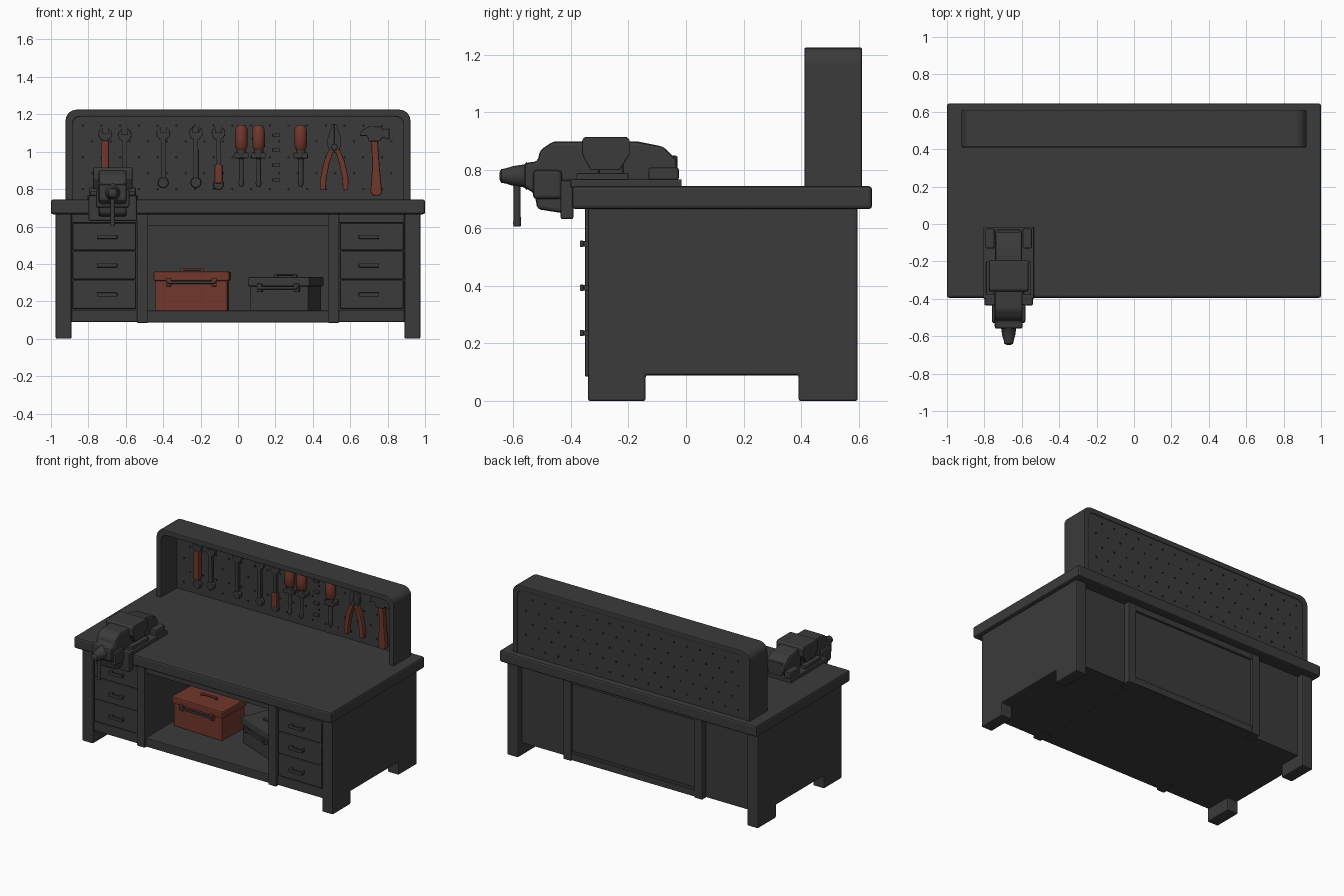
import bpy, bmesh, math
from mathutils import Matrix, Vector


def material(name, rgb):
    m = bpy.data.materials.new(name)
    m.diffuse_color = (*rgb, 1)
    return m


GREY = material("charcoal grey", (0.043, 0.043, 0.043))
RED = material("rust red", (0.165, 0.038, 0.025))
DARK = material("hole black", (0.012, 0.012, 0.012))


def finish(bm, name, mat, bevel=0.0, smooth=False):
    bmesh.ops.recalc_face_normals(bm, faces=bm.faces)
    me = bpy.data.meshes.new(name)
    bm.to_mesh(me)
    bm.free()
    me.materials.append(mat)
    if smooth:
        me.shade_smooth()
        me.set_sharp_from_angle(angle=math.radians(40))
    ob = bpy.data.objects.new(name, me)
    bpy.context.collection.objects.link(ob)
    if bevel:
        b = ob.modifiers.new("bevel", 'BEVEL')
        b.width, b.segments = bevel, 2
    return ob


def box(name, x0, x1, y0, y1, z0, z1, mat=GREY, bevel=0.004):
    bm = bmesh.new()
    m = Matrix.Translation(((x0 + x1) / 2, (y0 + y1) / 2, (z0 + z1) / 2)) @ Matrix.Diagonal(
        (abs(x1 - x0), y1 - y0, z1 - z0, 1))
    bmesh.ops.create_cube(bm, size=1, matrix=m)
    return finish(bm, name, mat, bevel)


def prism(name, pts, a, b, axis='Y', mat=GREY, bevel=0.0):
    """Extrude a profile: (x, z) along Y, or (y, z) along X."""
    bm = bmesh.new()
    put = (lambda u, v, t: (u, t, v)) if axis == 'Y' else (lambda u, v, t: (t, u, v))
    lo = [bm.verts.new(put(u, v, a)) for u, v in pts]
    hi = [bm.verts.new(put(u, v, b)) for u, v in pts]
    n = len(pts)
    bm.faces.new(lo)
    bm.faces.new(hi)
    for i in range(n):
        bm.faces.new((lo[i], lo[(i + 1) % n], hi[(i + 1) % n], hi[i]))
    return finish(bm, name, mat, bevel)


def lathe(name, loc, prof, direction=(0, 0, 1), mat=GREY, sides=16):
    """Revolve (radius, distance) pairs about a direction."""
    bm = bmesh.new()
    rot = Vector((0, 0, 1)).rotation_difference(Vector(direction)).to_matrix()
    rings = []
    for r, h in prof:
        rings.append([bm.verts.new(Vector(loc) + rot @ Vector(
            (r * math.cos(k * math.tau / sides), r * math.sin(k * math.tau / sides), h))) for k in range(sides)])
    for p, q in zip(rings, rings[1:]):
        for k in range(sides):
            bm.faces.new((p[k], p[(k + 1) % sides], q[(k + 1) % sides], q[k]))
    bm.faces.new(rings[0])
    bm.faces.new(rings[-1])
    return finish(bm, name, mat, smooth=True)


# Bench: worktop, notched side panels, drawer cabinets
box("worktop", -1, 1, -0.395, 0.645, 0.665, 0.745, bevel=0.012)
side = [(-0.34, 0), (-0.14, 0), (-0.14, 0.09), (0.39, 0.09), (0.39, 0), (0.595, 0), (0.595, 0.67), (-0.34, 0.67)]
for s, tag in ((-1, "left"), (1, "right")):
    def mbox(name, x0, x1, *r, **k):
        return box(f"{tag}_{name}", min(s * x0, s * x1), max(s * x0, s * x1), *r, **k)
    prism(tag + "_side_panel", side, s * 0.89, s * 0.975, 'X', bevel=0.008)
    mbox("cabinet", 0.49, 0.9, -0.31, 0.55, 0.09, 0.67, bevel=0)
    mbox("front_post", 0.48, 0.54, -0.35, -0.25, 0.085, 0.67)
    mbox("inner_wall", 0.482, 0.53, -0.3, 0.57, 0.09, 0.67, bevel=0)
    mbox("back_post", 0.48, 0.54, 0.5, 0.592, 0.085, 0.67)
    mbox("bottom_rail", 0.54, 0.89, -0.33, -0.27, 0.09, 0.155)
    mbox("top_rail", 0.54, 0.89, -0.325, -0.27, 0.62, 0.67)
    for i, (z0, z1) in enumerate(((0.16, 0.312), (0.318, 0.467), (0.473, 0.617))):
        mbox(f"drawer_{i}", 0.545, 0.885, -0.335, -0.28, z0, z1, bevel=0.006)
        z = (z0 + z1) / 2
        mbox(f"drawer_handle_{i}", 0.645, 0.755, -0.368, -0.354, z - 0.011, z + 0.011)
        for hx in (0.65, 0.735):
            mbox(f"handle_mount_{i}", hx, hx + 0.015, -0.36, -0.33, z - 0.009, z + 0.009, bevel=0)

# Central bay: apron, shelf, back panel with raised frame
box("apron", -0.485, 0.485, -0.335, -0.27, 0.605, 0.67)
box("shelf", -0.485, 0.485, -0.335, 0.58, 0.088, 0.15)
box("back_panel", -0.485, 0.485, 0.55, 0.572, 0.14, 0.67, bevel=0)
box("back_top_rail", -0.485, 0.485, 0.55, 0.588, 0.625, 0.67)
box("back_bottom_rail", -0.485, 0.485, 0.55, 0.588, 0.09, 0.135)


# Tool wall: rounded arch frame around a perforated board
def arch(w, top, r):
    right = [(w - r + r * math.cos(a), top - r + r * math.sin(a)) for a in [k * math.pi / 12 for k in range(7)]]
    pts = [(w, 0.74)] + right
    return pts + [(-x, z) for x, z in reversed(pts)]


outer, inner = arch(0.922, 1.225, 0.06), arch(0.884, 1.187, 0.04)
prism("tool_wall_frame", outer + inner[::-1], 0.41, 0.61, bevel=0.006)
prism("pegboard", arch(0.89, 1.192, 0.04), 0.585, 0.605)
bm = bmesh.new()
for row in range(5):
    for col in range(17):
        hx = -0.83 + col * 0.1 + (row % 2) * 0.05
        for hy in (0.584, 0.606):
            bmesh.ops.create_cone(bm, cap_ends=True, segments=8, radius1=0.007, radius2=0.007, depth=0.004,
                                  matrix=Matrix.Translation((hx, hy, 0.8 + row * 0.085))
                                  @ Matrix.Rotation(math.pi / 2, 4, 'X'))
finish(bm, "peg_holes", DARK)


# Hanging tools
def wrench(name, x, top, bottom, grip=None):
    r, zc = 0.036, top - 0.036
    arc = [math.radians(a) for a in range(-70, 61, 26)]
    head = [(r * math.cos(a), zc + r * math.sin(a)) for a in arc]
    half = [(0.013, bottom + 0.03)] + head + [(0.014, top), (0.015, zc + 0.004)]
    pts = [(x + u, v) for u, v in half] + [(x - u, v) for u, v in reversed(half)]
    prism(name, pts, 0.555, 0.578, bevel=0.003)
    lathe(name + "_ring", (x, 0.553, bottom + 0.025),
          [(0.014, 0), (0.026, 0), (0.029, 0.006), (0.029, 0.02), (0.026, 0.026), (0.014, 0.026), (0.012, 0.015)],
          (0, 1, 0))
    box(name + "_peg", x - 0.008, x + 0.008, 0.56, 0.59, zc - 0.05, zc - 0.034, bevel=0)
    if grip:
        box(name + "_grip", x - 0.021, x + 0.021, 0.547, 0.583, *grip, mat=RED, bevel=0.008)


wrench("wrench_a", -0.71, 1.13, 0.80, (0.86, 1.06))
wrench("wrench_b", -0.605, 1.125, 0.82)
wrench("wrench_c", -0.40, 1.135, 0.81)
wrench("wrench_d", -0.225, 1.135, 0.81)
wrench("wrench_e", -0.105, 1.135, 0.80, (0.83, 0.93))

for i, (x, shaft) in enumerate(((0.018, 0.012), (0.11, 0.012), (0.335, 0.014))):
    lathe(f"screwdriver_handle_{i}", (x, 0.55, 1.01),
          [(0.022, 0), (0.033, 0.015), (0.034, 0.06), (0.032, 0.11), (0.022, 0.132)], mat=RED)
    lathe(f"screwdriver_shaft_{i}", (x, 0.55, 0.81),
          [(0.008, 0), (0.016, 0.02), (shaft, 0.045), (shaft, 0.15), (0.024, 0.16), (0.026, 0.2)])
    box(f"screwdriver_rack_{i}", x - 0.038, x + 0.038, 0.53, 0.59, 0.965, 0.995)

for i, z in enumerate((0.84, 0.92, 1.0, 1.08)):
    box(f"small_bit_{i}", 0.185, 0.225, 0.565, 0.588, z, z + 0.018)

# Pliers
for s in (-1, 1):
    jaw = [(0, 1.15), (0.012, 1.145), (0.037, 1.07), (0.036, 1.03), (0.02, 0.995), (0, 0.995)]
    prism("pliers_jaw", [(0.515 + s * u, v) for u, v in jaw], 0.548, 0.578, bevel=0.003)
    grip = [(0.004, 1.005), (0.03, 1.01), (0.055, 0.95), (0.075, 0.86), (0.074, 0.795), (0.046, 0.795),
            (0.042, 0.86), (0.026, 0.94)]
    prism("pliers_grip", [(0.515 + s * u, v) for u, v in grip], 0.545, 0.58, mat=RED, bevel=0.005)
lathe("pliers_pivot", (0.515, 0.538, 1.025), [(0.016, 0), (0.018, 0.03)], (0, 1, 0))

# Hammer
prism("hammer_head", [(0.65, 1.085), (0.66, 1.115), (0.70, 1.135), (0.765, 1.135), (0.775, 1.12), (0.81, 1.125),
                      (0.81, 1.065), (0.775, 1.075), (0.755, 1.055), (0.70, 1.055), (0.69, 1.085)],
      0.525, 0.58, bevel=0.005)
prism("hammer_handle", [(0.712, 1.06), (0.748, 1.06), (0.757, 0.92), (0.77, 0.78), (0.755, 0.765), (0.722, 0.765),
                        (0.708, 0.785), (0.718, 0.92)], 0.537, 0.575, mat=RED, bevel=0.007)


# Toolboxes on the shelf
def toolbox(name, loc, turn, w, d, h, mat):
    parts = [box(name + "_body", -w / 2 + 0.01, w / 2 - 0.01, -d / 2 + 0.01, d / 2 - 0.01, 0, h - 0.045, mat),
             box(name + "_lid", -w / 2, w / 2, -d / 2, d / 2, h - 0.05, h, mat, 0.008),
             box(name + "_front_bar", -w * 0.32, w * 0.32, -d / 2 - 0.02, -d / 2 - 0.006, h - 0.066, h - 0.05),
             box(name + "_top_handle", -0.06, 0.06, -0.01, 0.01, h + 0.006, h + 0.016, mat)]
    for s in (-1, 1):
        x = s * w * 0.3
        parts.append(box(name + "_latch", x - 0.014, x + 0.014, -d / 2 - 0.012, -d / 2 + 0.02, h - 0.08, h - 0.035, mat))
        parts.append(box(name + "_handle_foot", s * 0.055 - 0.008, s * 0.055 + 0.008, -0.01, 0.01, h - 0.005,
                         h + 0.01, mat, 0))
    for p in parts:
        p.location, p.rotation_euler = loc, (0, 0, math.radians(turn))


toolbox("red_toolbox", (-0.245, 0.03, 0.15), -2, 0.405, 0.26, 0.21, RED)
toolbox("grey_toolbox", (0.255, -0.015, 0.15), -22, 0.355, 0.21, 0.18, GREY)

# Vise on the left front edge
VX = -0.67
box("vise_base", VX - 0.135, VX + 0.135, -0.40, -0.015, 0.74, 0.768)
box("vise_front_clamp", VX - 0.13, VX + 0.13, -0.435, -0.39, 0.63, 0.765, bevel=0.008)
prism("vise_rear_body", [(-0.22, 0.76), (-0.22, 0.9), (-0.17, 0.9), (-0.08, 0.882), (-0.03, 0.835), (-0.03, 0.79),
                         (-0.10, 0.76)], VX - 0.072, VX + 0.072, 'X', bevel=0.012)
prism("vise_front_body", [(-0.3, 0.76), (-0.3, 0.9), (-0.46, 0.9), (-0.505, 0.87), (-0.515, 0.83), (-0.56, 0.825),
                          (-0.56, 0.74), (-0.525, 0.72), (-0.515, 0.665), (-0.42, 0.65), (-0.42, 0.76)],
      VX - 0.075, VX + 0.075, 'X', bevel=0.012)
box("vise_slide", VX - 0.055, VX + 0.055, -0.5, -0.03, 0.765, 0.85)
box("vise_front_block", VX - 0.09, VX + 0.09, -0.53, -0.43, 0.70, 0.80, bevel=0.012)
prism("vise_jaws", [(-0.36, 0.855), (-0.36, 0.905), (-0.35, 0.915), (-0.205, 0.915), (-0.195, 0.905), (-0.195, 0.855),
                    (-0.23, 0.80), (-0.33, 0.80)], VX - 0.105, VX + 0.105, 'X', bevel=0.004)
for s in (-1, 1):
    box("vise_rear_lug", VX + s * 0.1 - 0.025, VX + s * 0.1 + 0.025, -0.13, -0.025, 0.765, 0.81, bevel=0.008)
    box("vise_side_lug", VX + s * 0.1 - 0.02, VX + s * 0.1 + 0.02, -0.38, -0.2, 0.765, 0.79)
lathe("vise_screw", (VX, -0.55, 0.78), [(0.05, 0), (0.04, 0.01), (0.034, 0.05), (0.026, 0.075), (0.024, 0.09),
                                        (0.012, 0.096)], (0, -1, 0))
lathe("vise_handle", (VX, -0.585, 0.605), [(0.012, 0), (0.014, 0.01), (0.012, 0.04), (0.012, 0.19)])
